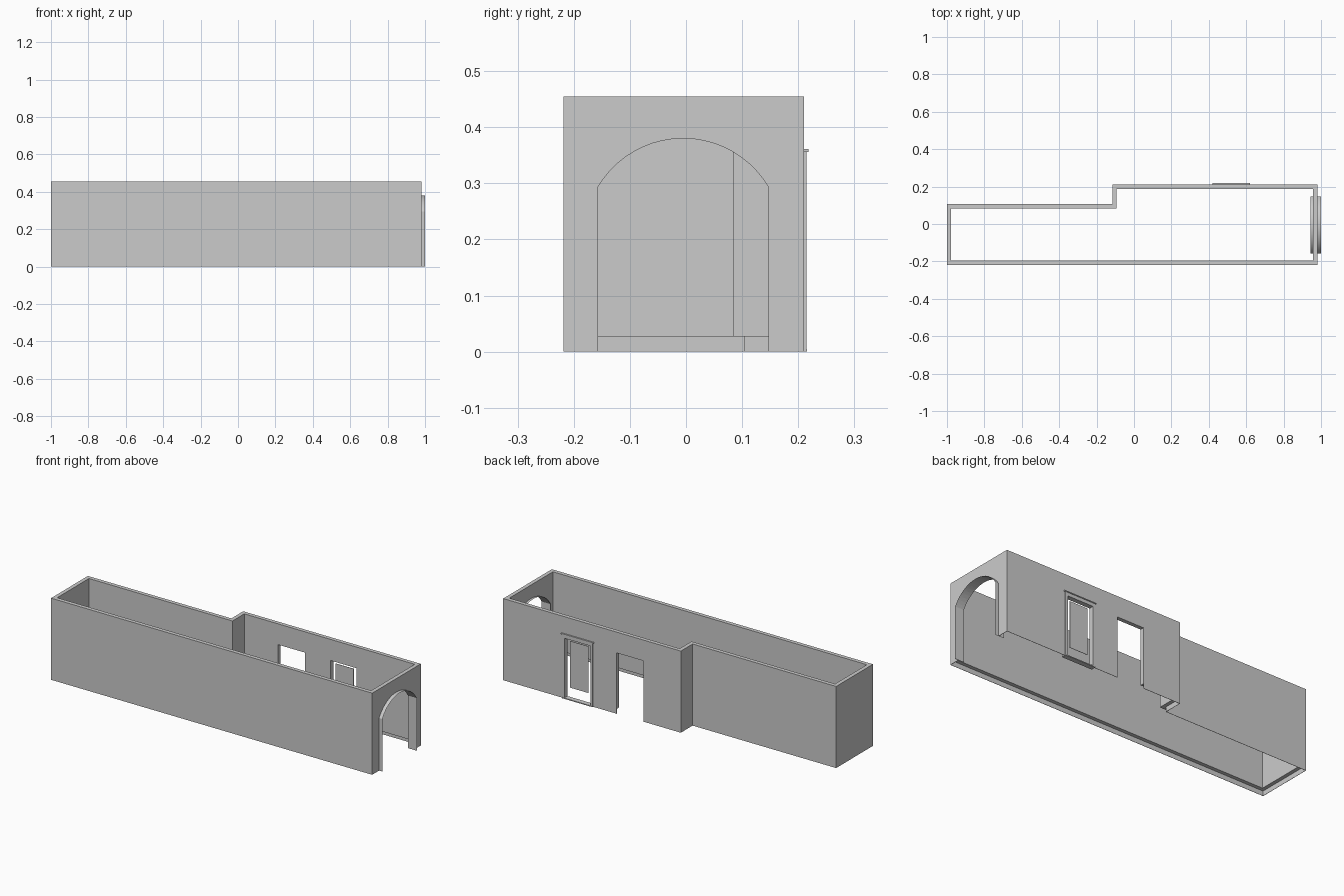
import bpy, bmesh, math

if "Cube" in bpy.data.objects:
    bpy.data.objects.remove(bpy.data.objects["Cube"])

T = 0.022          # wall thickness
SKIN = 0.0015      # thin outer skin left below the skirting slot
X0, XS, X1 = -1.0, -0.115, 0.98
Y0, YS, Y1 = -0.218, 0.106, 0.21
H, SLOT = 0.455, 0.027


def add_object(name, bm):
    bmesh.ops.recalc_face_normals(bm, faces=bm.faces)
    mesh = bpy.data.meshes.new(name)
    bm.to_mesh(mesh)
    bm.free()
    ob = bpy.data.objects.new(name, mesh)
    bpy.context.collection.objects.link(ob)
    return ob


def prism(name, points, vec):
    """Extrude a closed outline along a vector."""
    bm = bmesh.new()
    face = bm.faces.new([bm.verts.new(p) for p in points])
    ext = bmesh.ops.extrude_face_region(bm, geom=[face], use_keep_orig=True)
    verts = [g for g in ext["geom"] if isinstance(g, bmesh.types.BMVert)]
    bmesh.ops.translate(bm, verts=verts, vec=vec)
    return add_object(name, bm)


def box(name, xa, xb, ya, yb, za, zb):
    return prism(name, [(xa, ya, za), (xb, ya, za), (xb, yb, za), (xa, yb, za)],
                 (0, 0, zb - za))


def plan(d, z):
    """Room outline moved inwards by d."""
    return [(X0 + d, Y0 + d, z), (X1 - d, Y0 + d, z), (X1 - d, Y1 - d, z),
            (XS + d, Y1 - d, z), (XS + d, YS - d, z), (X0 + d, YS - d, z)]


def cut(target, cutter):
    mod = target.modifiers.new("cut", "BOOLEAN")
    mod.operation = "DIFFERENCE"
    mod.solver = "EXACT"
    mod.object = cutter
    cutter.hide_render = True
    bpy.context.view_layer.objects.active = target
    bpy.ops.object.modifier_apply(modifier=mod.name)
    bpy.data.objects.remove(cutter, do_unlink=True)


# Arch profile: straight jambs and a segmental arc
YC, HALF, SPRING, APEX = -0.005, 0.152, 0.293, 0.38
rise = APEX - SPRING
R = (HALF ** 2 + rise ** 2) / (2 * rise)
A = math.asin(HALF / R)
N = 20
arc = [(YC + R * math.sin(-A + 2 * A * i / N),
        APEX - R + R * math.cos(-A + 2 * A * i / N)) for i in range(N + 1)]


def arch(x, bottom):
    pts = [(YC - HALF, bottom)] + arc + [(YC + HALF, bottom)]
    return [(x, y, z) for y, z in pts]


# Walls: hollowed outline with a skirting slot and three openings
walls = prism("walls", plan(0, 0), (0, 0, H))
cut(walls, prism("room_cutter", plan(T, -0.1), (0, 0, 1)))
cut(walls, prism("slot_cutter", plan(SKIN, -0.1), (0, 0, 0.1 + SLOT)))
cut(walls, prism("arch_cutter", arch(0.9, -0.1), (0.2, 0, 0)))
for xa, xb in ((0.116, 0.28), (0.437, 0.601)):
    cut(walls, box("door_cutter", xa, xb, 0.15, 0.25, -0.1, 0.339))

# Arch lining: thin sheet standing proud of both wall faces
bm = bmesh.new()
rings = [[bm.verts.new(p) for p in arch(x, 0)] for x in (0.945, 1.0)]
for i in range(len(rings[0]) - 1):
    bm.faces.new((rings[0][i], rings[0][i + 1], rings[1][i + 1], rings[1][i]))
lining = add_object("arch_lining", bm)
bpy.context.view_layer.objects.active = lining
lining.select_set(True)
bpy.ops.object.shade_smooth_by_angle(angle=math.radians(20))

# Door surround: jambs, head, cap and threshold
for side, xa in (("left", 0.425), ("right", 0.599)):
    box("door_jamb_" + side, xa, xa + 0.014, Y1 - T, 0.2145, 0, 0.356)
box("door_head", 0.439, 0.599, Y1 - T, 0.2145, 0.337, 0.356)
box("door_cap", 0.42, 0.62, Y1, 0.218, 0.356, 0.361)
box("door_threshold", 0.425, 0.613, Y1 - T, 0.216, 0, 0.005)

# Door panel: sheet floating in the opening
box("door_panel", 0.462, 0.574, 0.198, 0.2, 0.063, 0.323)
